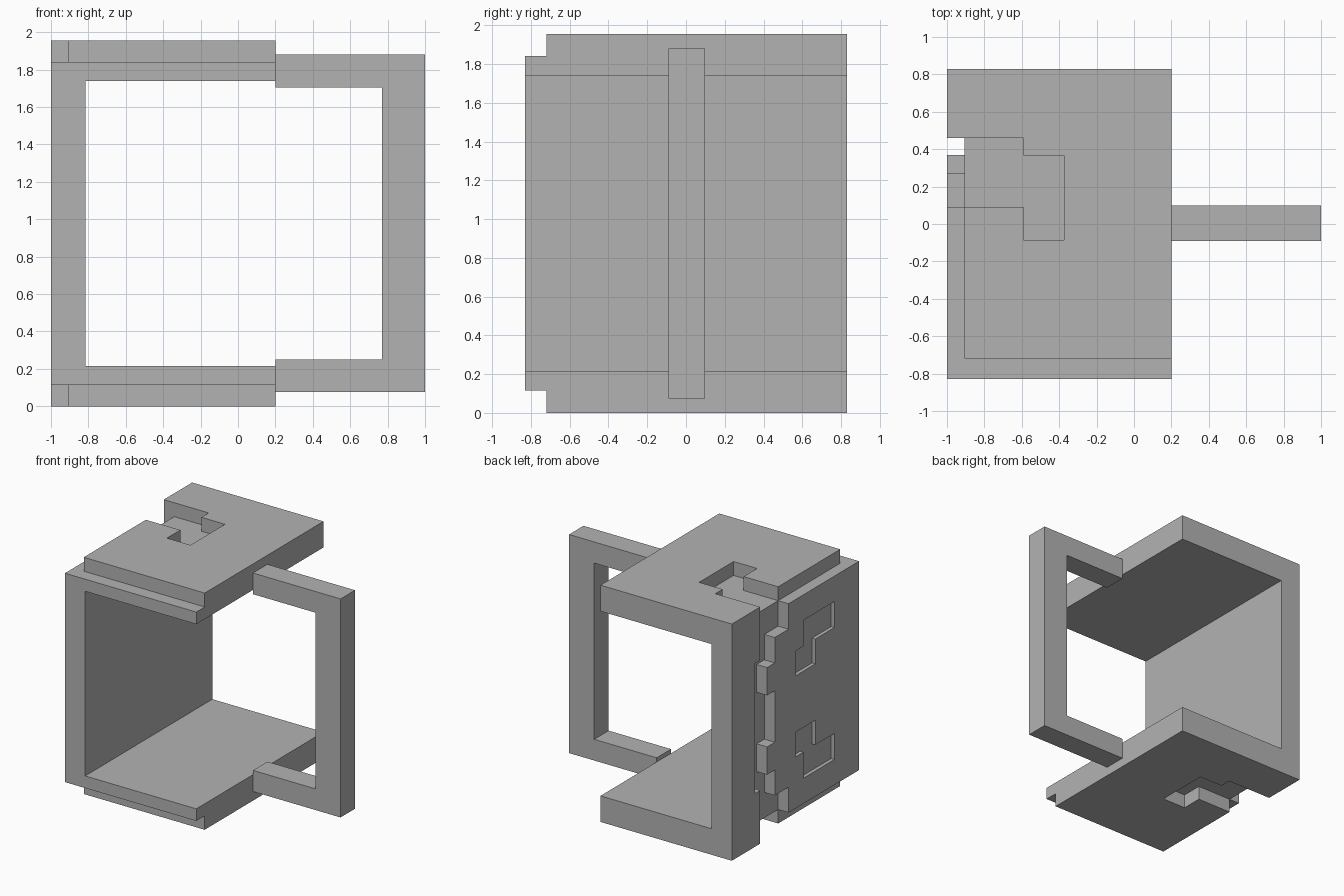
import bpy
import bmesh

if "Cube" in bpy.data.objects:
    bpy.data.objects.remove(bpy.data.objects["Cube"], do_unlink=True)

HEIGHT = 1.955

grey = bpy.data.materials.new("plain_grey")
grey.use_nodes = True
grey.diffuse_color = (0.45, 0.45, 0.45, 1)
grey.node_tree.nodes["Principled BSDF"].inputs["Base Color"].default_value = (0.45, 0.45, 0.45, 1)


def prism(name, outline, axis, low, high):
    """Extrude a 2D outline along an axis; the outline uses the other two axes in order."""
    def place(p, depth):
        co = list(p)
        co.insert("xyz".index(axis), depth)
        return co
    bm = bmesh.new()
    base = bm.faces.new([bm.verts.new(place(p, low)) for p in outline])
    new = bmesh.ops.extrude_face_region(bm, geom=[base])["geom"]
    shift = place((0, 0), high - low)
    bmesh.ops.translate(bm, vec=shift, verts=[v for v in new if isinstance(v, bmesh.types.BMVert)])
    bmesh.ops.recalc_face_normals(bm, faces=bm.faces)
    mesh = bpy.data.meshes.new(name)
    bm.to_mesh(mesh)
    bm.free()
    mesh.materials.append(grey)
    obj = bpy.data.objects.new(name, mesh)
    bpy.context.collection.objects.link(obj)
    return obj


def carve(target, cutter):
    mod = target.modifiers.new("carve", "BOOLEAN")
    mod.operation = "DIFFERENCE"
    mod.solver = "EXACT"
    mod.object = cutter
    bpy.context.view_layer.objects.active = target
    bpy.ops.object.modifier_apply(modifier=mod.name)
    bpy.data.objects.remove(cutter, do_unlink=True)


def flipped(points):
    """Mirror (y, z) points top to bottom, in reverse order."""
    return [(y, HEIGHT - z) for y, z in reversed(points)]


# C-shaped body: side wall with floor and roof slabs
body = prism("body", [(-1, 0), (0.2, 0), (0.2, 0.215), (-0.815, 0.215),
                      (-0.815, 1.74), (0.2, 1.74), (0.2, HEIGHT), (-1, HEIGHT)],
             "y", -0.83, 0.83)

# Lowered rim and stepped socket, cut alike into roof and floor
rim = [(-1.2, 0.46), (-0.59, 0.46), (-0.59, 0.365), (-0.375, 0.365),
       (-0.375, -0.085), (-0.59, -0.085), (-0.59, 0.09), (-0.905, 0.09),
       (-0.905, -0.72), (0.4, -0.72), (0.4, -1), (-1.2, -1)]
carve(body, prism("roof_cutter", rim, "z", 1.84, 2.2))
carve(body, prism("floor_cutter", rim, "z", -0.2, HEIGHT - 1.84))

# Toothed vertical groove in the outer side wall
post_edge = [(0.53, 1.515), (0.46, 1.515), (0.46, 2.2)]
teeth = [(0.09, 2.2), (0.09, 1.63), (0.27, 1.63), (0.27, 1.42),
         (0.37, 1.42), (0.37, 1.19), (0.27, 1.19)]
groove = post_edge + teeth + flipped(teeth) + flipped(post_edge)
carve(body, prism("groove_cutter", groove, "x", -1.2, -0.905))

# Shallow stepped recesses on the side wall
recess = [(-0.51, 1.63), (-0.105, 1.63), (-0.105, 1.415), (0, 1.415),
          (0, 1.21), (-0.26, 1.21), (-0.26, 1.415), (-0.51, 1.415)]
for shape in (recess, flipped(recess)):
    carve(body, prism("recess_cutter", shape, "x", -1.2, -0.97))

# Square handle joined to the ends of both slabs
handle = prism("handle", [(0.2, 0.075), (1, 0.075), (1, 1.88), (0.2, 1.88),
                          (0.2, 1.705), (0.77, 1.705), (0.77, 0.25), (0.2, 0.25)],
               "y", -0.09, 0.098)
